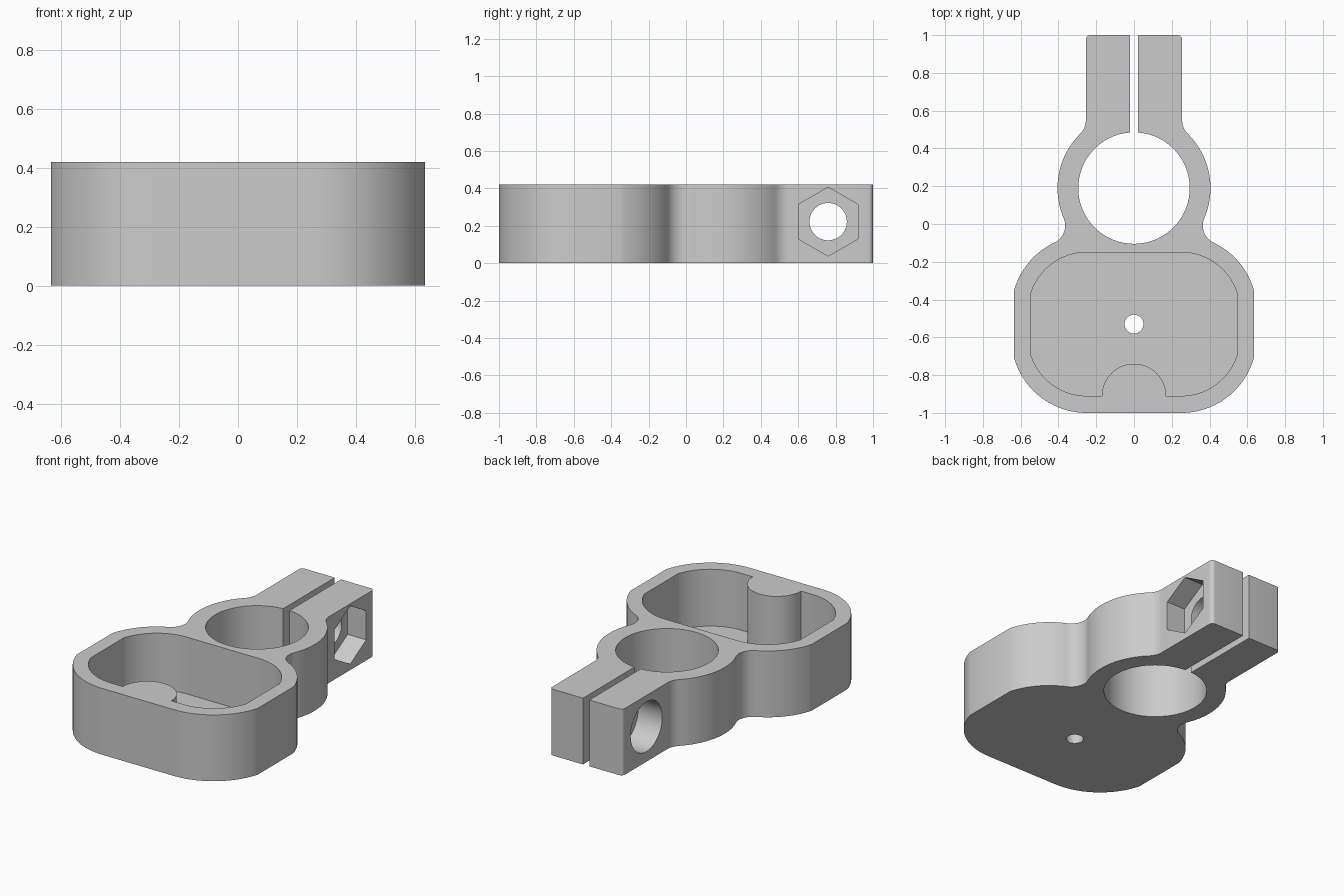
import bpy, bmesh
from math import radians, degrees, sin, cos, atan2, acos, hypot, sqrt
from mathutils import Matrix

cube = bpy.data.objects.get("Cube")
if cube:
    bpy.data.objects.remove(cube)

HEIGHT, FLOOR = 0.42, 0.06
RING_Y, RING_R, BORE_R = 0.19, 0.405, 0.295
BODY_Y, CORNER_X, CORNER_DY = -0.53, 0.25, 0.07
FILLET = 0.1
BOLT_Y, BOLT_Z = 0.76, 0.222
ARM_X = 0.255

grey = bpy.data.materials.new("plain grey")
grey.use_nodes = True
colour = (0.6, 0.6, 0.6, 1)
grey.diffuse_color = colour
grey.node_tree.nodes["Principled BSDF"].inputs["Base Color"].default_value = colour


def arc(cx, cy, r, a0, a1, n=20):
    angles = [radians(a0 + (a1 - a0) * i / n) for i in range(n + 1)]
    return [(cx + r * cos(a), cy + r * sin(a)) for a in angles]


def mirrored(half):
    """Close a right-hand half outline with its mirror image."""
    return half + [(-x, y) for x, y in reversed(half)]


def prism(name, outline, z0, z1):
    bm = bmesh.new()
    face = bm.faces.new([bm.verts.new((x, y, z0)) for x, y in outline])
    ext = bmesh.ops.extrude_face_region(bm, geom=[face])
    top = [v for v in ext["geom"] if isinstance(v, bmesh.types.BMVert)]
    bmesh.ops.translate(bm, verts=top, vec=(0, 0, z1 - z0))
    bmesh.ops.recalc_face_normals(bm, faces=bm.faces)
    mesh = bpy.data.meshes.new(name)
    bm.to_mesh(mesh)
    bm.free()
    obj = bpy.data.objects.new(name, mesh)
    bpy.context.collection.objects.link(obj)
    mesh.materials.append(grey)
    return obj


def sideways(name, r, sides, x0, x1):
    """Prism along x through the bolt axis, with a corner pointing up."""
    outline = arc(0, 0, r, 0, 360, sides)[:-1]
    obj = prism(name, outline, x0, x1)
    obj.data.transform(Matrix.Translation((0, BOLT_Y, BOLT_Z)) @ Matrix.Rotation(radians(90), 4, 'Y'))
    return obj


def rounded_box(r, wall_x):
    """Right-hand ends of the box: lower and upper corner arcs cut off by the flat side."""
    a = degrees(acos((wall_x - CORNER_X) / r))
    return a, arc(CORNER_X, BODY_Y - CORNER_DY, r, -90, -a)


# Outer outline: box, neck fillet, ring, arm fillet, arm end
box_r = 0.4
side_angle, half = rounded_box(box_r, 0.635)
top_y = BODY_Y + CORNER_DY
dx, dy = -CORNER_X, RING_Y - top_y
d = hypot(dx, dy)
r1, r2 = box_r + FILLET, RING_R + FILLET
along = (d * d + r1 * r1 - r2 * r2) / (2 * d)
off = sqrt(r1 * r1 - along * along)
fx = CORNER_X + (along * dx + off * dy) / d
fy = top_y + (along * dy - off * dx) / d
a = degrees(atan2(fy - top_y, fx - CORNER_X))
b = degrees(atan2(fy - RING_Y, fx))
gx = ARM_X + FILLET
gy = RING_Y + sqrt(r2 * r2 - gx * gx)
c = degrees(atan2(gy - RING_Y, gx))
half += arc(CORNER_X, top_y, box_r, side_angle, a)
half += arc(fx, fy, FILLET, a + 180, b + 180)[1:]
half += arc(0, RING_Y, RING_R, b, c)[1:]
half += arc(gx, gy, FILLET, c + 180, 180, 10)[1:]
half += arc(ARM_X - 0.025, 0.975, 0.025, 0, 90, 6)
bracket = prism("clamp_bracket", mirrored(half), 0, HEIGHT)

# Pocket outline, with a half-round boss left standing on the front wall
pocket_r, boss_r = 0.31, 0.17
front_y = BODY_Y - CORNER_DY - pocket_r
side_angle, lower = rounded_box(pocket_r, 0.545)
pocket = arc(0, front_y, boss_r, 90, 0)[1:] + lower
pocket += arc(CORNER_X, top_y, pocket_r, side_angle, 90)
pocket = [(0, front_y + boss_r)] + mirrored(pocket)

slit = [(-0.022, RING_Y), (0.022, RING_Y), (0.022, 1.1), (-0.022, 1.1)]
cutters = [
    prism("pocket_cutter", pocket, FLOOR, HEIGHT + 0.1),
    prism("bore_cutter", arc(0, RING_Y, BORE_R, 0, 360, 72)[:-1], -0.1, HEIGHT + 0.1),
    prism("slit_cutter", slit, -0.1, HEIGHT + 0.1),
    prism("floor_hole_cutter", arc(0, BODY_Y, 0.05, 0, 360, 32)[:-1], -0.1, 0.2),
    sideways("bolt_hole_cutter", 0.1, 40, -0.4, 0.4),
    sideways("nut_recess_cutter", 0.184, 6, ARM_X - 0.13, 0.4),
    sideways("bolt_head_cutter", 0.158, 48, -0.4, -ARM_X + 0.17),
]

bpy.ops.object.select_all(action='DESELECT')
bpy.context.view_layer.objects.active = bracket
bracket.select_set(True)
for cutter in cutters:
    mod = bracket.modifiers.new(cutter.name, 'BOOLEAN')
    mod.operation, mod.solver, mod.object = 'DIFFERENCE', 'EXACT', cutter
    bpy.ops.object.modifier_apply(modifier=mod.name)
    bpy.data.objects.remove(cutter)
bpy.ops.object.shade_smooth_by_angle(angle=radians(30))
